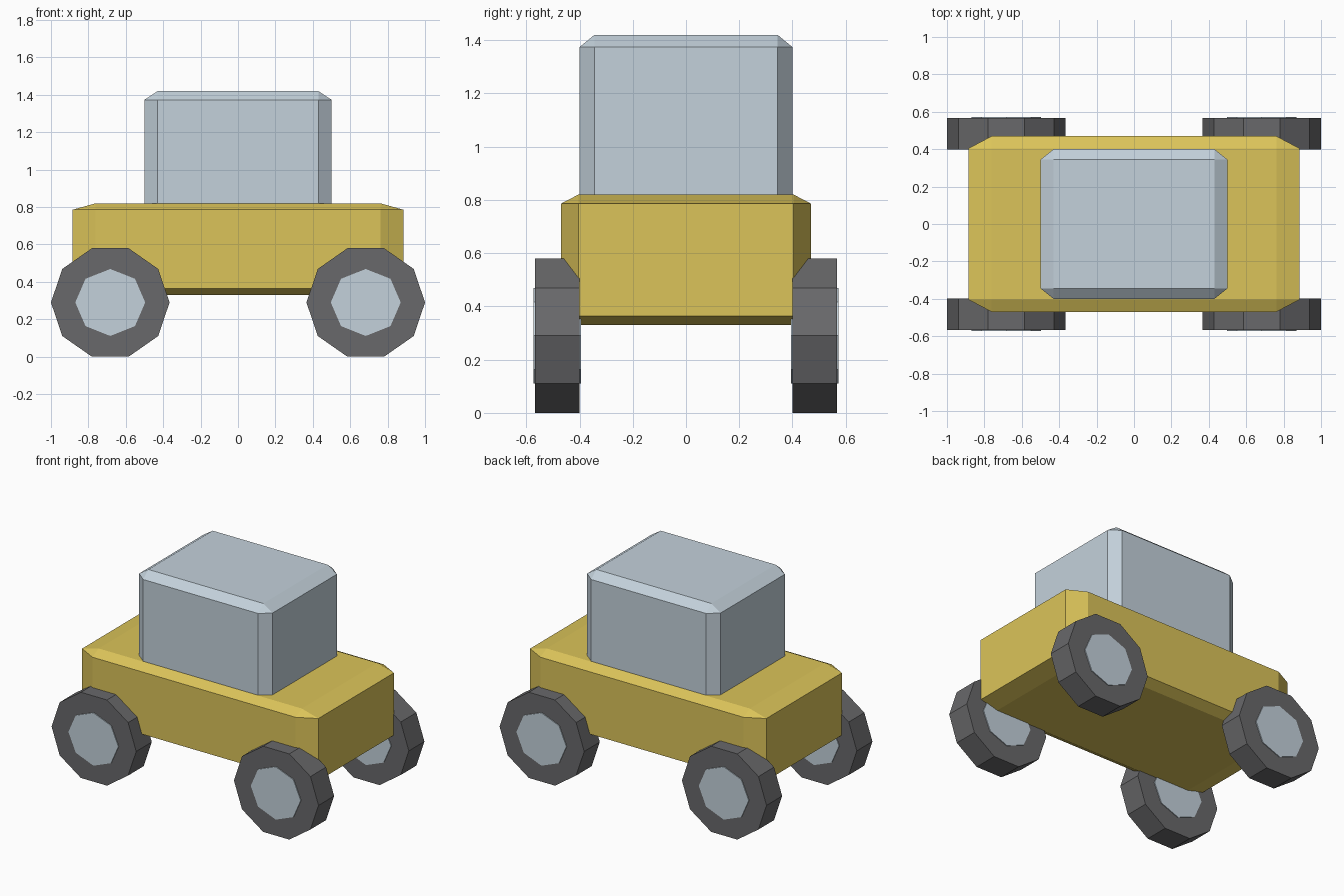
import bpy
import bmesh
from math import cos, sin, tau

cube = bpy.data.objects.get("Cube")
if cube:
    bpy.data.objects.remove(cube, do_unlink=True)


def material(name, rgb):
    mat = bpy.data.materials.new(name)
    mat.use_nodes = True
    mat.diffuse_color = (*rgb, 1)
    mat.node_tree.nodes["Principled BSDF"].inputs["Base Color"].default_value = (*rgb, 1)
    return mat


yellow = material("yellow paint", (0.71, 0.55, 0.10))
pale_blue = material("pale blue grey", (0.55, 0.64, 0.71))
rubber = material("dark rubber", (0.14, 0.14, 0.145))


def finish(name, bm, mat, location=(0, 0, 0)):
    bmesh.ops.recalc_face_normals(bm, faces=bm.faces)
    mesh = bpy.data.meshes.new(name)
    bm.to_mesh(mesh)
    bm.free()
    mesh.materials.append(mat)
    obj = bpy.data.objects.new(name, mesh)
    obj.location = location
    bpy.context.collection.objects.link(obj)


def chamfered_box(name, size, bottom, mat):
    """Unit cube with chamfered edges, stretched so the chamfers follow its size."""
    bm = bmesh.new()
    bmesh.ops.create_cube(bm, size=1)
    bmesh.ops.bevel(bm, geom=bm.edges[:], offset=0.07, segments=1,
                    affect='EDGES', profile=0.5)
    bmesh.ops.scale(bm, vec=size, verts=bm.verts)
    finish(name, bm, mat, (0, 0, bottom + size[2] / 2))


def disc(name, sides, radius_x, radius_z, width, mat, location):
    """Low-poly cylinder with its axle along y."""
    bm = bmesh.new()
    ring = [bm.verts.new((radius_x * cos(tau * i / sides), -width / 2,
                          radius_z * sin(tau * i / sides))) for i in range(sides)]
    face = bm.faces.new(ring)
    # Keep the starting cap so the disc is closed on both sides
    result = bmesh.ops.extrude_face_region(bm, geom=[face], use_keep_orig=True)
    moved = [v for v in result["geom"] if isinstance(v, bmesh.types.BMVert)]
    bmesh.ops.translate(bm, vec=(0, width, 0), verts=moved)
    finish(name, bm, mat, location)


# Body and cabin
chamfered_box("body", (1.77, 0.94, 0.49), 0.33, yellow)
chamfered_box("cabin", (1.0, 0.8, 0.66), 0.76, pale_blue)

# Four wheels, each with a hub just proud of the tyre on both sides
for x, side in ((0.683, "left"), (-0.683, "right")):
    for y, end in ((-0.483, "front"), (0.483, "back")):
        centre = (x, y, 0.29)
        disc(f"{end}_{side}_tyre", 10, 0.317, 0.305, 0.167, rubber, centre)
        disc(f"{end}_{side}_hub", 8, 0.187, 0.179, 0.178, pale_blue, centre)
